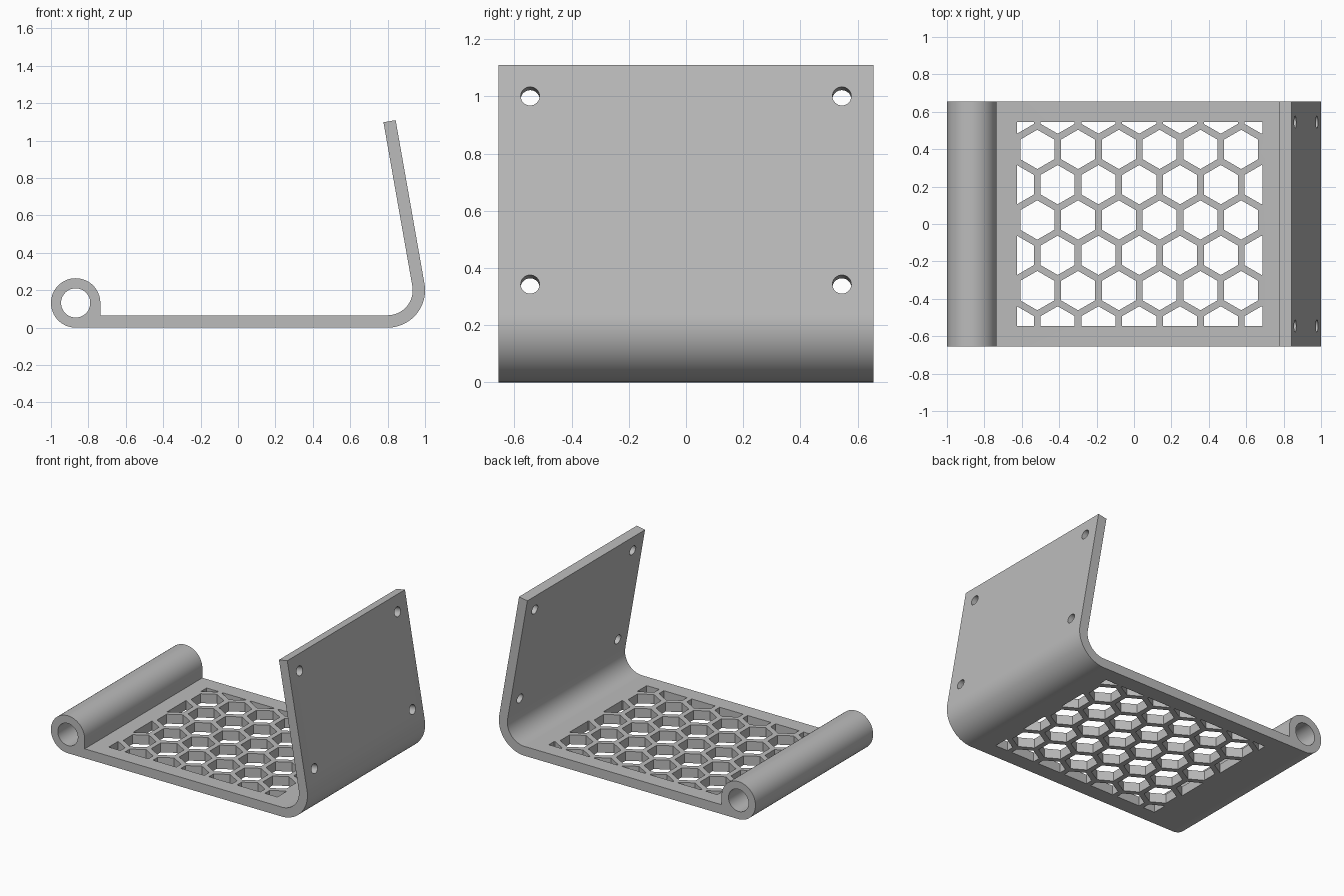
import bpy, bmesh
from math import cos, sin, radians, sqrt
from mathutils import Matrix, Vector

cube = bpy.data.objects.get("Cube")
if cube:
    bpy.data.objects.remove(cube, do_unlink=True)

grey = bpy.data.materials.new("grey plastic")
grey.use_nodes = True
colour = (0.5, 0.5, 0.5, 1)
grey.diffuse_color = colour
grey.node_tree.nodes["Principled BSDF"].inputs["Base Color"].default_value = colour

HALF = 0.655          # half width of the bracket
THICK = 0.066         # sheet thickness
LEAN = 10             # wall lean in degrees
BEND, BEND_R = Vector((0.8, 0, 0.2)), 0.2
TUBE, TUBE_R, BORE_R = Vector((-0.868, 0, 0.132)), 0.132, 0.078
WALL = 0.888          # straight wall length
MARGIN = 0.11         # screw hole and grille inset


def radial(deg):
    return Vector((cos(radians(deg)), 0, sin(radians(deg))))


def arc(centre, radius, start, end, steps):
    return [centre + radius * radial(start + (end - start) * i / steps)
            for i in range(steps + 1)]


def make_object(name, bm):
    bmesh.ops.recalc_face_normals(bm, faces=bm.faces)
    mesh = bpy.data.meshes.new(name)
    bm.to_mesh(mesh)
    bm.free()
    mesh.materials.append(grey)
    obj = bpy.data.objects.new(name, mesh)
    bpy.context.collection.objects.link(obj)
    return obj


def extrude(bm, direction):
    ext = bmesh.ops.extrude_face_region(bm, geom=bm.faces[:])
    verts = [g for g in ext["geom"] if isinstance(g, bmesh.types.BMVert)]
    bmesh.ops.translate(bm, verts=verts, vec=direction)


# Bracket: side profile of floor, bend, leaning wall and tube, extruded
normal, up = radial(LEAN), radial(LEAN + 90)
outer = arc(BEND, BEND_R, -90, LEAN, 24)
inner = arc(BEND, BEND_R - THICK, LEAN, -90, 24)
corner = Vector((TUBE.x + TUBE_R, 0, THICK))
profile = (outer + [outer[-1] + up * WALL, inner[0] + up * WALL] + inner
           + [corner] + arc(TUBE, TUBE_R, 0, 270, 48))
bm = bmesh.new()
bm.faces.new([bm.verts.new(p - Vector((0, HALF, 0))) for p in profile])
extrude(bm, (0, 2 * HALF, 0))
bracket = make_object("bracket", bm)

# Cutter for the tube bore and the four screw holes
bm = bmesh.new()


def add_rod(centre, axis, radius, length, sides):
    turn = Vector((0, 0, 1)).rotation_difference(axis).to_matrix().to_4x4()
    bmesh.ops.create_cone(bm, cap_ends=True, segments=sides, radius1=radius,
                          radius2=radius, depth=length,
                          matrix=Matrix.Translation(centre) @ turn)


add_rod(TUBE, Vector((0, 1, 0)), BORE_R, 2 * HALF + 0.2, 64)
for side in (-1, 1):
    for along in (MARGIN, WALL - MARGIN):
        hole = outer[-1] + up * along + Vector((0, side * (HALF - MARGIN), 0))
        add_rod(hole, normal, 0.033, 0.3, 32)
hole_cutter = make_object("hole_cutter", bm)

# Cutter for the honeycomb grille, trimmed to a rectangular window
LEFT, RIGHT, SIDE = -0.626, 0.688, HALF - MARGIN
PITCH, CELL = 0.218, 0.182
bm = bmesh.new()
for row in range(7):
    for col in range(7):
        cx = LEFT + PITCH * (col + 0.5 * (row % 2))
        cy = -SIDE + row * PITCH * sqrt(3) / 2
        bm.faces.new([bm.verts.new((cx + CELL / sqrt(3) * cos(radians(a)),
                                    cy + CELL / sqrt(3) * sin(radians(a)), -0.05))
                      for a in range(30, 390, 60)])
for co, no in (((LEFT, 0, 0), (-1, 0, 0)), ((RIGHT, 0, 0), (1, 0, 0)),
               ((0, -SIDE, 0), (0, -1, 0)), ((0, SIDE, 0), (0, 1, 0))):
    geom = bm.verts[:] + bm.edges[:] + bm.faces[:]
    bmesh.ops.bisect_plane(bm, geom=geom, plane_co=co, plane_no=no, clear_outer=True)
extrude(bm, (0, 0, 0.2))
grille_cutter = make_object("grille_cutter", bm)

# Cut the openings, then drop the cutters
bpy.ops.object.select_all(action="DESELECT")
bpy.context.view_layer.objects.active = bracket
bracket.select_set(True)
for cutter in (hole_cutter, grille_cutter):
    cutter.hide_render = True
    mod = bracket.modifiers.new(cutter.name, "BOOLEAN")
    mod.operation, mod.solver, mod.object = "DIFFERENCE", "EXACT", cutter
    bpy.ops.object.modifier_apply(modifier=mod.name)
    bpy.data.objects.remove(cutter, do_unlink=True)
bpy.ops.object.shade_smooth_by_angle(angle=radians(30))
